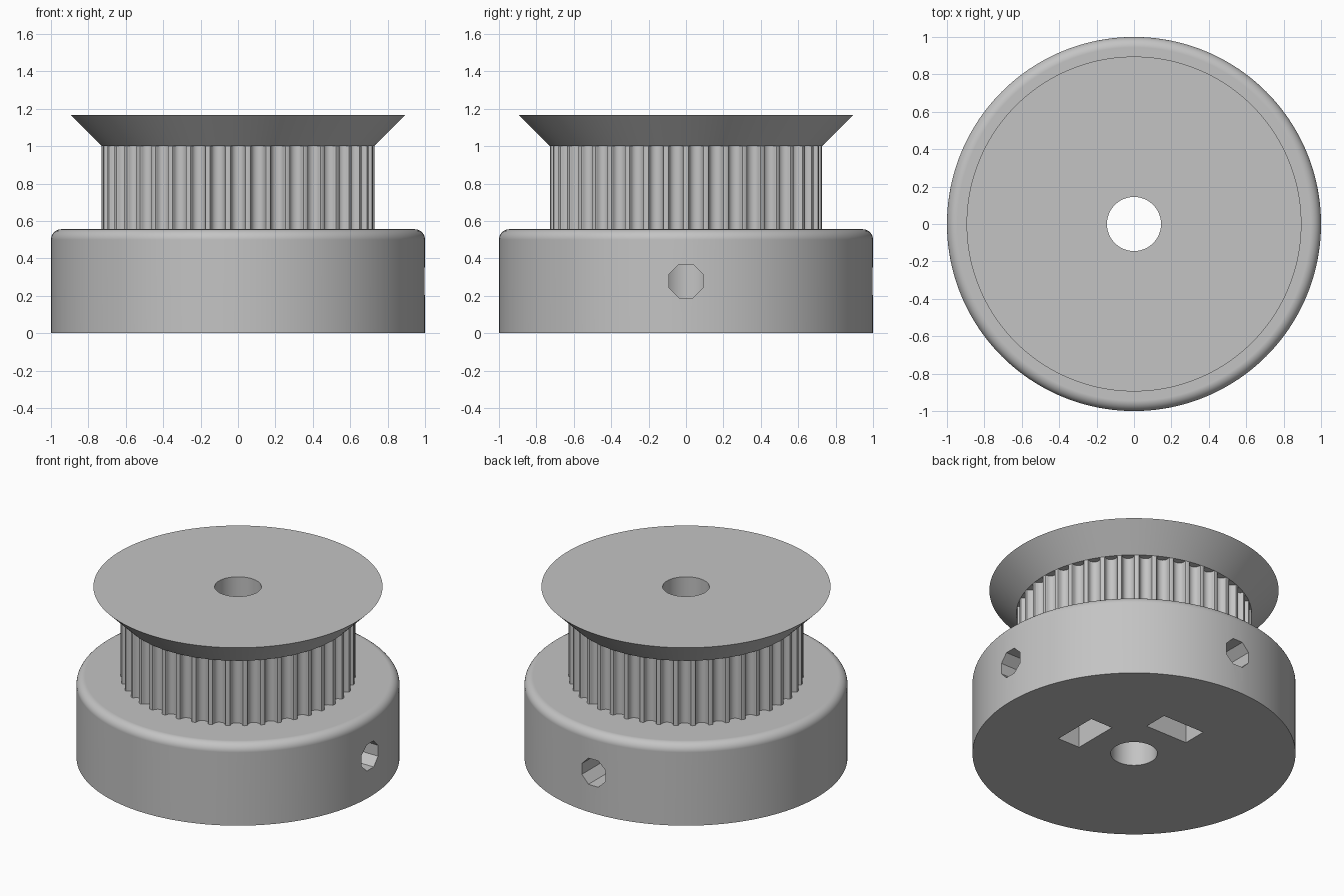
import bpy, bmesh
from math import sin, cos, pi, radians, atan2, sqrt
from mathutils import Matrix

cube = bpy.data.objects.get("Cube")
if cube:
    bpy.data.objects.remove(cube, do_unlink=True)

GREY = (0.55, 0.55, 0.55, 1)
mat = bpy.data.materials.new("plain grey")
mat.use_nodes = True
mat.diffuse_color = GREY
mat.node_tree.nodes["Principled BSDF"].inputs["Base Color"].default_value = GREY

MM = 1 / 18          # one millimetre in scene units
TEETH = 42
BORE = 2.6 * MM
BASE_H, DRUM_TOP, TOP = 10 * MM, 18 * MM, 21 * MM
DRUM_R = (TEETH / pi - 0.254) * MM
HOLE_Z = BASE_H / 2


def finish(name, bm):
    bmesh.ops.recalc_face_normals(bm, faces=bm.faces)
    mesh = bpy.data.meshes.new(name)
    bm.to_mesh(mesh)
    bm.free()
    obj = bpy.data.objects.new(name, mesh)
    bpy.context.collection.objects.link(obj)
    mesh.materials.append(mat)
    return obj


def ring_solid(name, rings):
    """Skin a closed chain of equal-length loops into a ring-shaped solid."""
    bm = bmesh.new()
    loops = [[bm.verts.new(p) for p in ring] for ring in rings]
    n = len(loops[0])
    for k, a in enumerate(loops):
        b = loops[(k + 1) % len(loops)]
        for i in range(n):
            j = (i + 1) % n
            bm.faces.new((a[i], a[j], b[j], b[i]))
    return finish(name, bm)


def circle(r, z, n=TEETH * 4):
    return [(r * cos(2 * pi * i / n), r * sin(2 * pi * i / n), z) for i in range(n)]


def prism(name, profile, x0, x1, turn):
    """Extrude a (y, z) profile along x, then turn it about z."""
    bm = bmesh.new()
    face = bm.faces.new([bm.verts.new((x0, y, z)) for y, z in profile])
    new = bmesh.ops.extrude_face_region(bm, geom=[face])["geom"]
    bmesh.ops.translate(bm, vec=(x1 - x0, 0, 0),
                        verts=[v for v in new if isinstance(v, bmesh.types.BMVert)])
    bmesh.ops.rotate(bm, verts=bm.verts, matrix=Matrix.Rotation(turn, 3, 'Z'))
    return finish(name, bm)


def select(obj):
    bpy.ops.object.select_all(action='DESELECT')
    obj.select_set(True)
    bpy.context.view_layer.objects.active = obj


def smooth(obj):
    select(obj)
    bpy.ops.object.shade_smooth_by_angle(angle=radians(30))
    mod = obj.modifiers.new("flat face normals", 'WEIGHTED_NORMAL')
    mod.keep_sharp = True


# Base hub with a rounded upper rim
fillet = [circle(1 - MM + MM * cos(t * pi / 20), BASE_H - MM + MM * sin(t * pi / 20))
          for t in range(11)]
base = ring_solid("base_hub", [circle(BORE, 0), circle(1, 0), *fillet, circle(BORE, BASE_H)])

# Screw holes and captive nut slots cut on two sides of the hub
octagon = [(0.097 * cos((k + 0.5) * pi / 4), HOLE_Z + 0.097 * sin((k + 0.5) * pi / 4))
           for k in range(8)]
half = 2.85 * MM
nut = [(-half, -0.1), (half, -0.1), (half, HOLE_Z + half / sqrt(3)),
       (0, HOLE_Z + 2 * half / sqrt(3)), (-half, HOLE_Z + half / sqrt(3))]
for turn in (0, pi / 2):
    for name, profile, x0, x1 in (("nut_slot_cutter", nut, 5.6 * MM, 8.6 * MM),
                                  ("screw_hole_cutter", octagon, 0, 1.1)):
        cutter = prism(name, profile, x0, x1, turn)
        cutter.hide_render = True
        mod = base.modifiers.new(name, 'BOOLEAN')
        mod.operation, mod.solver, mod.object = 'DIFFERENCE', 'EXACT', cutter
        select(base)
        bpy.ops.object.modifier_apply(modifier=mod.name)
        bpy.data.objects.remove(cutter, do_unlink=True)

# Toothed drum: one rounded groove profile repeated around the axis
side = [(0.747, 0), (0.648, 0.037), (0.598, 0.131), (0.579, 0.238), (0.547, 0.343),
        (0.505, 0.444), (0.452, 0.54), (0.358, 0.637), (0.248, 0.707), (0.127, 0.75)]
groove = [(-x, y) for x, y in side] + [(0, 0.764)] + [(x, y) for x, y in reversed(side)]
WIDEN = 1.134
chord = sqrt(DRUM_R ** 2 - (0.747 * WIDEN * MM) ** 2)
outline = []
for i in range(TEETH):
    a = 2 * pi * i / TEETH
    for gx, gy in groove:
        x, y = gx * WIDEN * MM, gy * MM - chord
        outline.append((x * cos(a) - y * sin(a), x * sin(a) + y * cos(a)))
angles = [atan2(y, x) for x, y in outline]


def drum_loops(z):
    return ([(BORE * cos(a), BORE * sin(a), z) for a in angles],
            [(x, y, z) for x, y in outline])


low_in, low_out = drum_loops(BASE_H)
high_in, high_out = drum_loops(DRUM_TOP)
drum = ring_solid("toothed_drum", [low_in, low_out, high_out, high_in])

# Conical belt flange on top
flange = ring_solid("top_flange", [circle(BORE, DRUM_TOP), circle(DRUM_R, DRUM_TOP),
                                   circle(DRUM_R + TOP - DRUM_TOP, TOP), circle(BORE, TOP)])

for part in (base, drum, flange):
    smooth(part)
